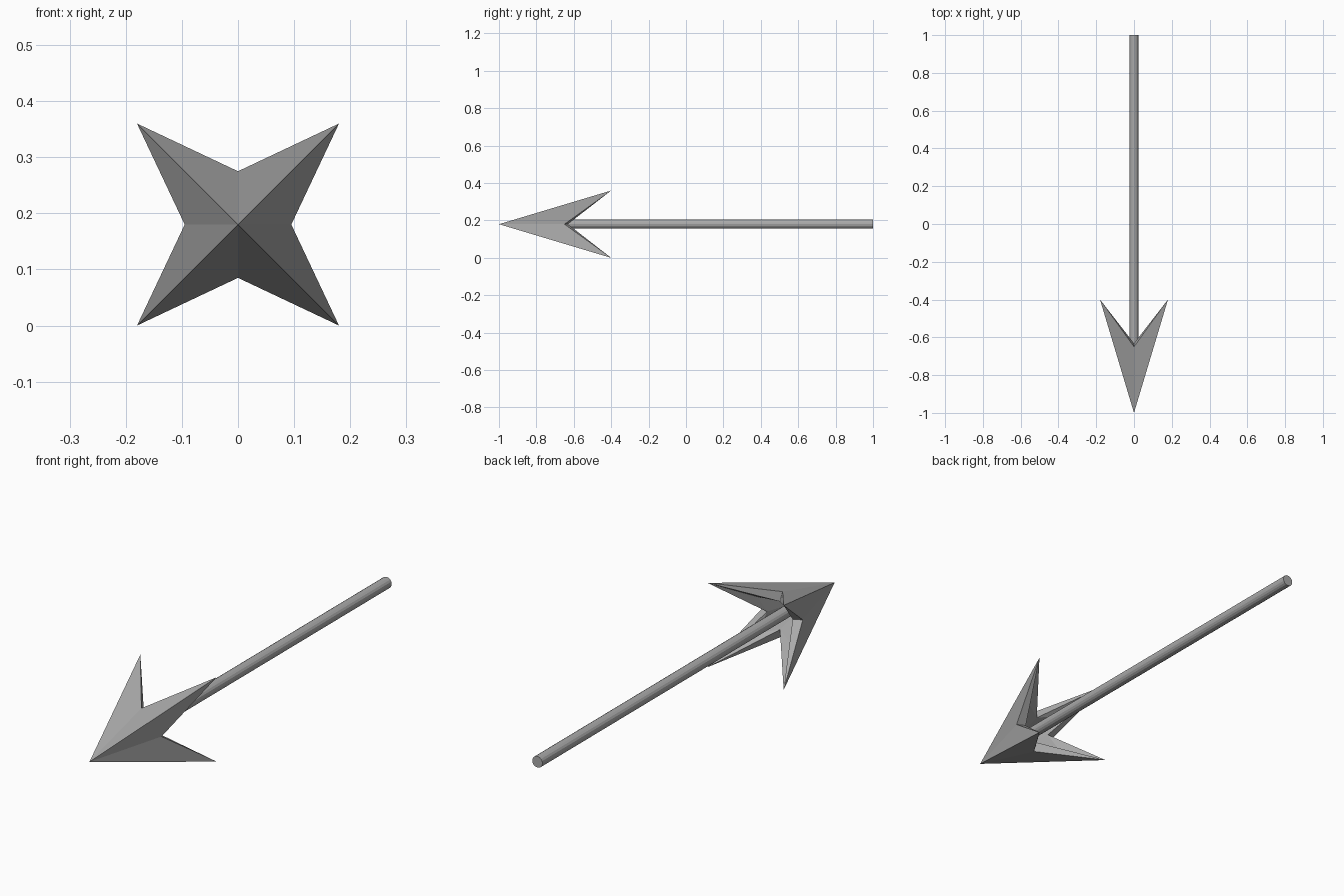
import bpy, bmesh, math
from mathutils import Matrix

if "Cube" in bpy.data.objects:
    bpy.data.objects.remove(bpy.data.objects["Cube"])

CZ = 0.18  # height of the arrow axis

grey = bpy.data.materials.new("mid grey")
grey.diffuse_color = (0.4, 0.4, 0.4, 1)
grey.use_nodes = True
grey.node_tree.nodes["Principled BSDF"].inputs["Base Color"].default_value = grey.diffuse_color


def finish(name, bm):
    bmesh.ops.recalc_face_normals(bm, faces=bm.faces)
    mesh = bpy.data.meshes.new(name)
    bm.to_mesh(mesh)
    bm.free()
    mesh.materials.append(grey)
    ob = bpy.data.objects.new(name, mesh)
    bpy.context.collection.objects.link(ob)
    return ob


def star_ring(bm, barb, barb_y, valley, valley_y):
    """Eight points, alternating barb corners and notch valleys."""
    ring = []
    for i in range(8):
        a = math.radians(45 * i)
        r, y = (valley, valley_y) if i % 2 == 0 else (barb * math.sqrt(2), barb_y)
        ring.append(bm.verts.new((r * math.cos(a), y, CZ + r * math.sin(a))))
    return ring


# arrow head: hollow four-barbed pyramid shell
bm = bmesh.new()
outer_tip = bm.verts.new((0, -1, CZ))
inner_tip = bm.verts.new((0, -0.845, CZ))
outer = star_ring(bm, 0.18, -0.4, 0.095, -0.65)
inner = star_ring(bm, 0.077, -0.588, 0.06, -0.632)
for i in range(8):
    j = (i + 1) % 8
    bm.faces.new((outer_tip, outer[i], outer[j]))
    bm.faces.new((inner_tip, inner[j], inner[i]))
    # rim split from barb corner to inner valley
    barb, val = (i, j) if i % 2 else (j, i)
    bm.faces.new((outer[barb], outer[val], inner[val]))
    bm.faces.new((outer[barb], inner[val], inner[barb]))
finish("arrow_head", bm)

# shaft: slim rod running from inside the head to the back
bm = bmesh.new()
y0, y1 = -0.8, 1.0
bmesh.ops.create_cone(
    bm, cap_ends=True, segments=16, radius1=0.024, radius2=0.024, depth=y1 - y0,
    matrix=Matrix.Translation((0, (y0 + y1) / 2, CZ)) @ Matrix.Rotation(math.pi / 2, 4, 'X'))
finish("shaft", bm)
